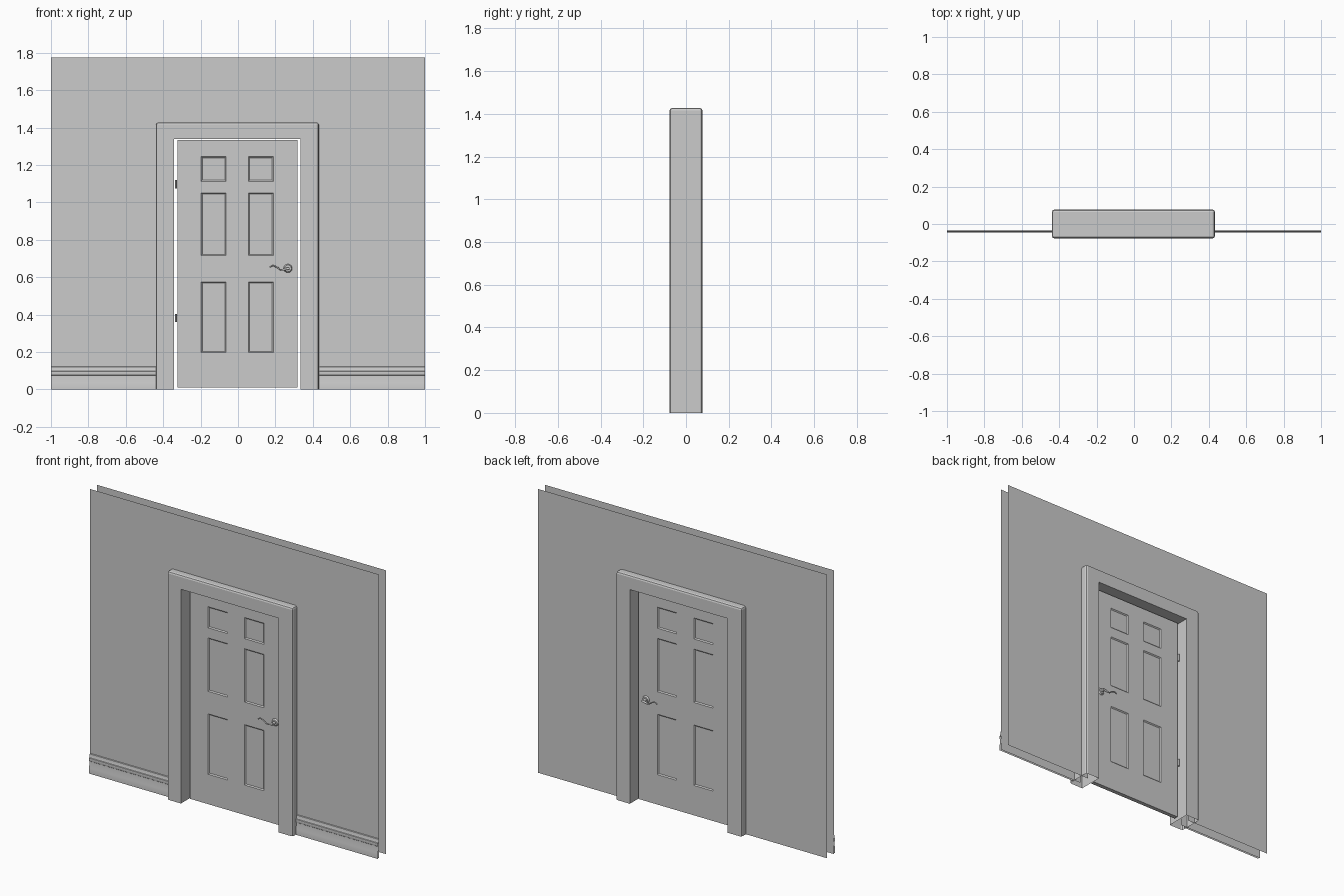
import bpy, bmesh, math
from mathutils import Vector

if "Cube" in bpy.data.objects:
    bpy.data.objects.remove(bpy.data.objects["Cube"])

WALL_Y = 0.034
FRAME_Y = 0.077
DOOR_Y = 0.013


def finish(name, bm, smooth=None):
    bmesh.ops.recalc_face_normals(bm, faces=bm.faces)
    me = bpy.data.meshes.new(name)
    bm.to_mesh(me)
    bm.free()
    ob = bpy.data.objects.new(name, me)
    bpy.context.collection.objects.link(ob)
    if smooth:
        bpy.ops.object.select_all(action='DESELECT')
        ob.select_set(True)
        bpy.context.view_layer.objects.active = ob
        bpy.ops.object.shade_smooth_by_angle(angle=math.radians(smooth))
    return ob


def outline(bm, pts, y):
    return bm.faces.new([bm.verts.new((x, y, z)) for x, z in pts])


def arch(x0, x1, top, ix0, ix1, itop):
    return [(x0, 0), (x0, top), (x1, top), (x1, 0),
            (ix1, 0), (ix1, itop), (ix0, itop), (ix0, 0)]


def cylinder(name, loc, r, depth, axis, r2=None, segs=24):
    bpy.ops.mesh.primitive_cone_add(vertices=segs, radius1=r, radius2=r2 or r,
                                    depth=depth, location=loc)
    ob = bpy.context.object
    ob.name = name
    ob.rotation_euler = Vector(axis).to_track_quat('Z', 'Y').to_euler()
    bpy.ops.object.shade_smooth_by_angle()
    return ob


# Wall sheets with a door opening, front and back
for name, y in (("wall_front", -WALL_Y), ("wall_back", WALL_Y)):
    bm = bmesh.new()
    outline(bm, arch(-1, 1, 1.775, -0.39, 0.384, 1.385), y)
    finish(name, bm)

# Door frame: arch extruded through the wall, outer rim bevelled, feet open
X0, X1, TOP = -0.438, 0.432, 1.428
bm = bmesh.new()
f = outline(bm, arch(X0, X1, TOP, -0.341, 0.335, 1.34), -FRAME_Y)
ext = bmesh.ops.extrude_face_region(bm, geom=[f], use_keep_orig=True)
bmesh.ops.translate(bm, vec=(0, 2 * FRAME_Y, 0),
                    verts=[v for v in ext["geom"] if isinstance(v, bmesh.types.BMVert)])
bmesh.ops.recalc_face_normals(bm, faces=bm.faces)


def on_rim(v):
    return min(abs(v.co.x - X0), abs(v.co.x - X1), abs(v.co.z - TOP)) < 1e-4


rim = [e for e in bm.edges if all(on_rim(v) for v in e.verts)
       and (abs(e.verts[0].co.y - e.verts[1].co.y) < 1e-4
            or e.verts[0].co.z > 1)]
bmesh.ops.bevel(bm, geom=rim, offset=0.012, segments=2, profile=0.5, affect='EDGES')
bmesh.ops.delete(bm, geom=[f for f in bm.faces
                           if all(abs(v.co.z) < 1e-4 for v in f.verts)],
                 context='FACES_ONLY')
finish("door_frame", bm)

# Six-panel door: half built as a grid with sunk panels, mirrored front to back
xs = [-0.324, -0.197, -0.063, 0.055, 0.189, 0.318]
zs = [0.01, 0.197, 0.575, 0.716, 1.05, 1.113, 1.245, 1.333]
bm = bmesh.new()
grid = [[bm.verts.new((x, -DOOR_Y, z)) for x in xs] for z in zs]
panels = []
for j in range(len(zs) - 1):
    for i in range(len(xs) - 1):
        f = bm.faces.new((grid[j][i], grid[j][i + 1], grid[j + 1][i + 1], grid[j + 1][i]))
        if i % 2 and j % 2:
            panels.append(f)
bm.normal_update()
bmesh.ops.inset_individual(bm, faces=panels, thickness=0.009, depth=-0.006)
border = [e for e in bm.edges if e.is_boundary]
ext = bmesh.ops.extrude_edge_only(bm, edges=border)
for v in ext["geom"]:
    if isinstance(v, bmesh.types.BMVert):
        v.co.y = 0
door = finish("door", bm)
m = door.modifiers.new("mirror", 'MIRROR')
m.use_axis = (False, True, False)

# Lever handles on both faces
HX, HZ = 0.267, 0.647
for side, s in (("front", -1), ("back", 1)):
    axis = (0, s, 0)
    cylinder(f"rosette_{side}", (HX, s * (DOOR_Y + 0.005), HZ), 0.023, 0.010, axis, 0.018)
    cylinder(f"handle_stem_{side}", (HX, s * (DOOR_Y + 0.019), HZ), 0.009, 0.024, axis)
    cu = bpy.data.curves.new(f"lever_{side}", 'CURVE')
    cu.dimensions = '3D'
    cu.bevel_depth = 0.0055
    cu.bevel_resolution = 3
    cu.resolution_u = 6
    cu.use_fill_caps = True
    sp = cu.splines.new('BEZIER')
    path = [(0.008, 0.000), (-0.015, -0.004), (-0.038, -0.007),
            (-0.062, 0.008), (-0.085, 0.013), (-0.097, 0.005)]
    sp.bezier_points.add(len(path) - 1)
    for p, (dx, dz) in zip(sp.bezier_points, path):
        p.co = (HX + dx, s * (DOOR_Y + 0.030), HZ + dz)
        p.handle_left_type = p.handle_right_type = 'AUTO'
        p.radius = 1.2 if dx > -0.02 else 0.75
    ob = bpy.data.objects.new(f"lever_{side}", cu)
    bpy.context.collection.objects.link(ob)
    bpy.ops.object.select_all(action='DESELECT')
    ob.select_set(True)
    bpy.context.view_layer.objects.active = ob
    bpy.ops.object.convert(target='MESH')

# Hinge knuckles on the back of the left edge
for name, z in (("hinge_upper", 1.097), ("hinge_lower", 0.382)):
    cylinder(name, (-0.332, DOOR_Y + 0.003, z), 0.006, 0.045, (0, 0, 1), segs=12)

# Moulded baseboards on the front wall
profile = [(0, 0.122), (0.003, 0.119), (0.004, 0.108), (0.007, 0.098), (0.011, 0.096),
           (0.012, 0.086), (0.010, 0.077), (0.006, 0.074), (0.007, 0.055),
           (0.010, 0.035), (0.012, 0.018), (0.012, 0)]
for name, a, b in (("baseboard_left", -1, -0.43), ("baseboard_right", 0.425, 1)):
    bm = bmesh.new()
    rows = [[bm.verts.new((x, -WALL_Y - d, z)) for d, z in profile] for x in (a, b)]
    for i in range(len(profile) - 1):
        bm.faces.new((rows[0][i], rows[0][i + 1], rows[1][i + 1], rows[1][i]))
    finish(name, bm, smooth=30)
